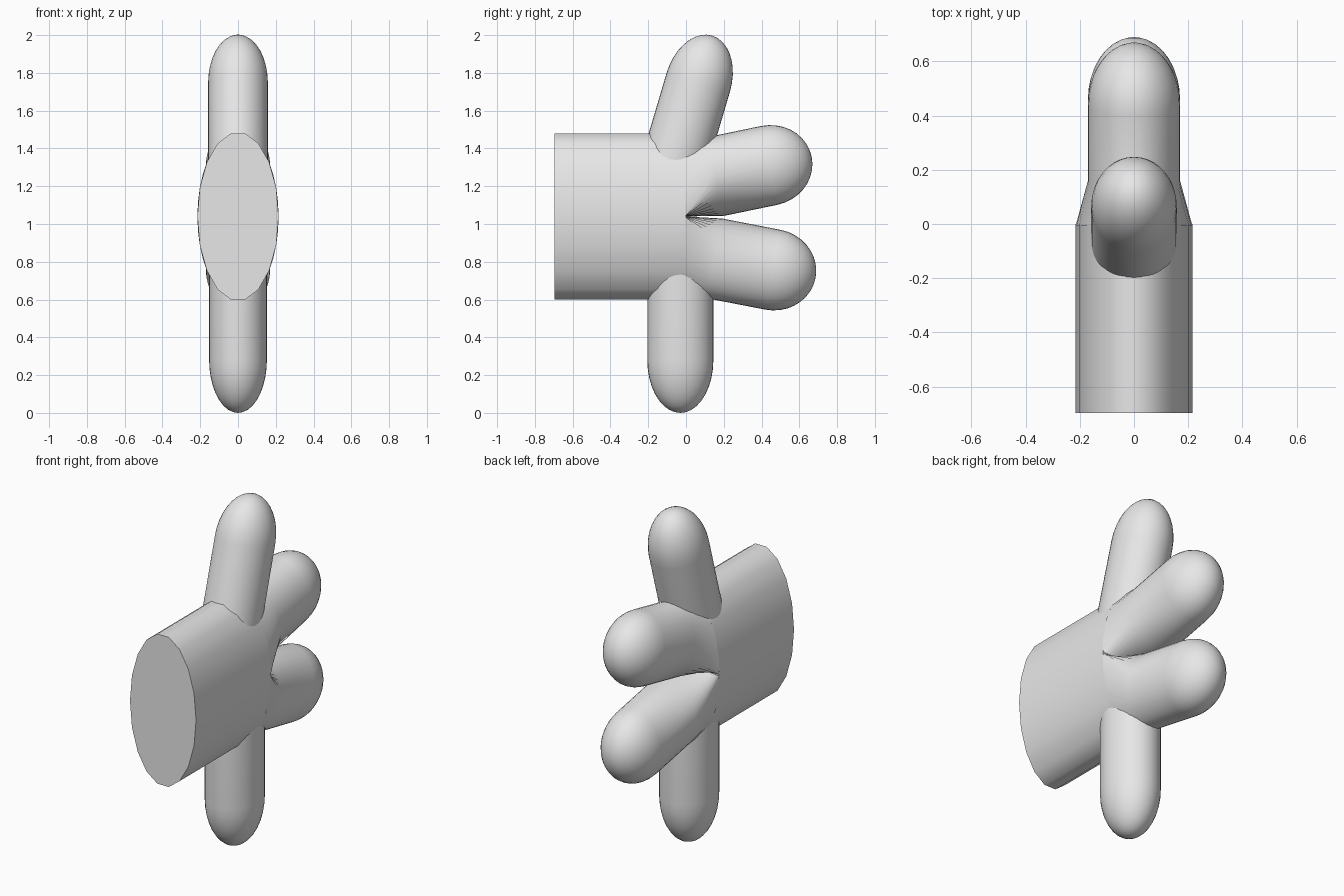
import bpy, bmesh, math
from mathutils import Vector

if "Cube" in bpy.data.objects:
    bpy.data.objects.remove(bpy.data.objects["Cube"], do_unlink=True)

grey = bpy.data.materials.new("plain grey")
grey.diffuse_color = (0.8, 0.8, 0.8, 1)
grey.use_nodes = True
grey.node_tree.nodes["Principled BSDF"].inputs["Base Color"].default_value = (0.8, 0.8, 0.8, 1)

PALM_X, PALM_Z, MID = 0.215, 0.447, 1.04
SIDES = 36


def loft(name, rings, tip=None, cap_start=False, cap_end=False):
    """Skin a list of closed rings, optionally closing the ends."""
    bm = bmesh.new()
    loops = [[bm.verts.new(p) for p in ring] for ring in rings]
    n = len(loops[0])
    for a, b in zip(loops, loops[1:]):
        for i in range(n):
            j = (i + 1) % n
            bm.faces.new((a[i], a[j], b[j], b[i]))
    if tip is not None:
        end = bm.verts.new(tip)
        for i in range(n):
            bm.faces.new((loops[-1][i], loops[-1][(i + 1) % n], end))
    if cap_start:
        bm.faces.new(loops[0])
    if cap_end:
        bm.faces.new(loops[-1])
    bmesh.ops.recalc_face_normals(bm, faces=bm.faces)
    mesh = bpy.data.meshes.new(name)
    bm.to_mesh(mesh)
    bm.free()
    mesh.materials.append(grey)
    obj = bpy.data.objects.new(name, mesh)
    bpy.context.collection.objects.link(obj)
    bpy.ops.object.select_all(action="DESELECT")
    obj.select_set(True)
    bpy.context.view_layer.objects.active = obj
    bpy.ops.object.shade_smooth_by_angle(angle=math.radians(45))
    return obj


def digit(name, start, end, rx, r, cap, root=None):
    """Rounded oval finger in the yz plane, from start to the cap base at end."""
    start, end = Vector((0, *start)), Vector((0, *end))
    axis = (end - start).normalized()
    up = Vector((1, 0, 0)).cross(axis)

    def ring(centre, s):
        pts = []
        for i in range(SIDES):
            t = math.tau * i / SIDES
            pts.append(centre + Vector((rx * s * math.cos(t), 0, 0)) + up * (r * s * math.sin(t)))
        return pts

    rings = [root] if root else []
    rings += [ring(start, 1), ring(end, 1)]
    steps = 9
    for k in range(1, steps):
        a = math.pi / 2 * k / steps
        rings.append(ring(end + axis * cap * math.sin(a), math.cos(a)))
    return loft(name, rings, tip=end + axis * cap, cap_start=root is None)


def half_palm(side):
    """Half of the palm outline, closed by a straight line across the middle."""
    pts = []
    for i in range(SIDES):
        t = math.tau * i / SIDES
        h = max(side * math.sin(t), 0) * PALM_Z
        pts.append(Vector((PALM_X * math.cos(t), -0.005, MID + side * min(h, 0.44))))
    return pts


# Oval palm with a flat cut end
palm = [[Vector((PALM_X * math.cos(math.tau * i / 18), y,
                 MID + PALM_Z * math.sin(math.tau * i / 18))) for i in range(18)]
        for y in (-0.697, 0)]
loft("palm", palm, cap_start=True, cap_end=True)

# Two fingers growing out of the palm halves
digit("upper_finger", (0.16, 1.252), (0.44, 1.31), 0.17, 0.213, 0.23, half_palm(1))
digit("lower_finger", (0.15, 0.818), (0.46, 0.758), 0.17, 0.215, 0.23, half_palm(-1))

# Outer digits pushed into the palm edges
digit("upper_thumb", (-0.098, 1.2), (0.065, 1.75), 0.158, 0.175, 0.258)
digit("lower_thumb", (-0.03, 0.85), (-0.03, 0.28), 0.153, 0.175, 0.28)
